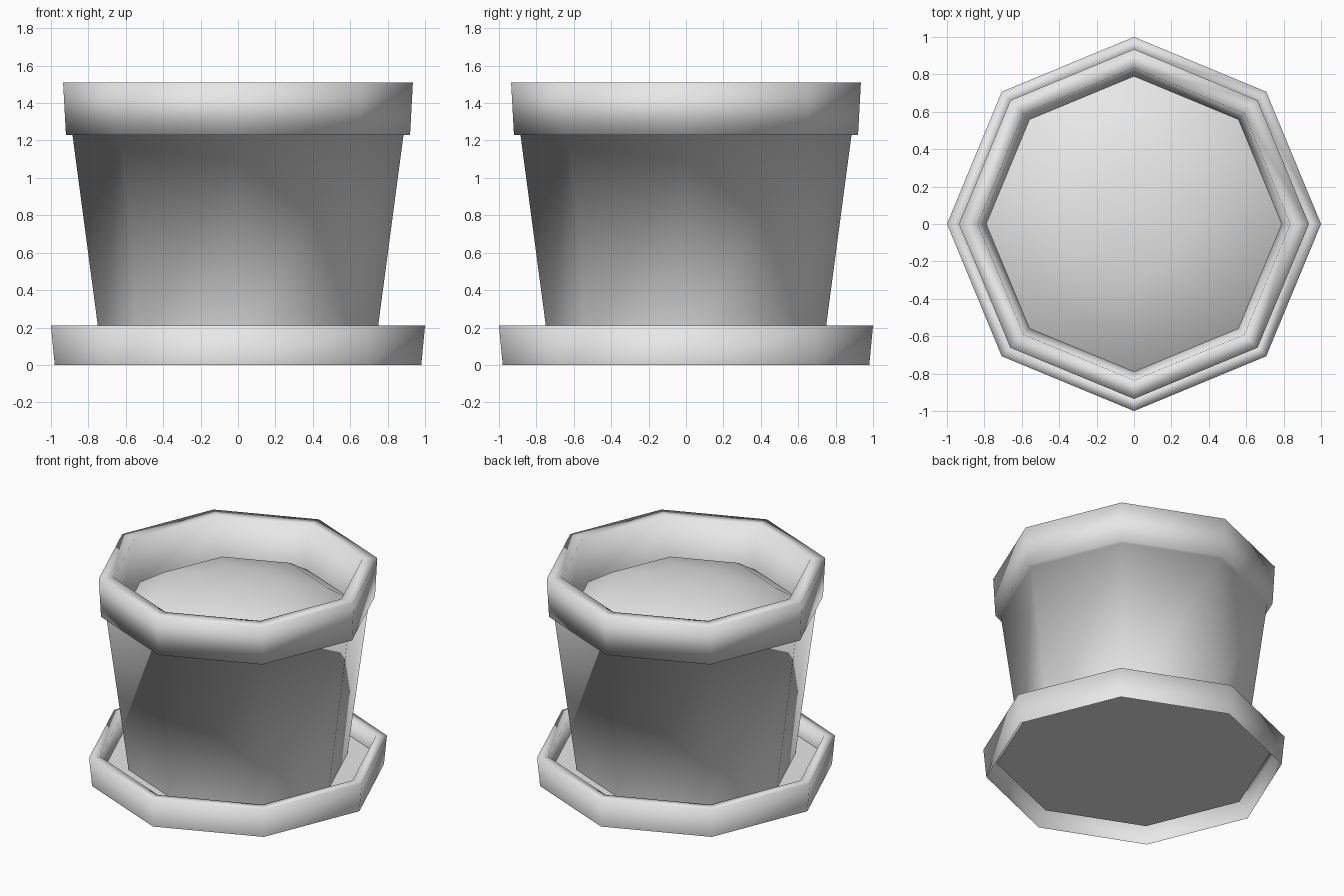
import bpy
import bmesh
from math import cos, sin, tau

SIDES = 8

cube = bpy.data.objects.get("Cube")
if cube:
    bpy.data.objects.remove(cube, do_unlink=True)

# One plain grey for every part
grey = bpy.data.materials.new("plain_grey")
grey.use_nodes = True
colour = (0.8, 0.8, 0.8, 1.0)
grey.diffuse_color = colour
for node in grey.node_tree.nodes:
    if node.type == "BSDF_PRINCIPLED":
        node.inputs["Base Color"].default_value = colour


def lathe(name, profile, cap=False):
    """Spin (radius, height) points, outside to inside, into an eight-sided part."""
    bm = bmesh.new()
    rings = []
    for radius, height in profile:
        if radius == 0:
            rings.append([bm.verts.new((0, 0, height))])
        else:
            rings.append([bm.verts.new((radius * cos(tau * i / SIDES),
                                        radius * sin(tau * i / SIDES), height))
                          for i in range(SIDES)])
    for low, high in zip(rings, rings[1:]):
        for i in range(SIDES):
            j = (i + 1) % SIDES
            if len(high) == 1:
                bm.faces.new((low[i], low[j], high[0]))
            else:
                bm.faces.new((low[i], low[j], high[j], high[i]))
    if cap:
        bm.faces.new(rings[-1])
    for face in bm.faces:
        face.smooth = True
    mesh = bpy.data.meshes.new(name)
    bm.to_mesh(mesh)
    bm.free()
    mesh.materials.append(grey)
    obj = bpy.data.objects.new(name, mesh)
    bpy.context.collection.objects.link(obj)
    return obj


# Saucer: thick rim, hollow underneath, with a raised floor
lathe("saucer_rim", [(0.98, 0), (1.0, 0.21), (0.925, 0.21), (0.91, 0.1)])
lathe("saucer_floor", [(0.91, 0.1)], cap=True)

# Pot: tapered wall, overhanging rim, inside wall down past the soil
lathe("pot", [(0.735, 0.1), (0.885, 1.23), (0.92, 1.23), (0.935, 1.51),
              (0.835, 1.51), (0.79, 1.2)])

# Soil: low dome filling the pot
lathe("soil", [(0.79, 1.2), (0.6, 1.32), (0.3, 1.39), (0, 1.41)])
